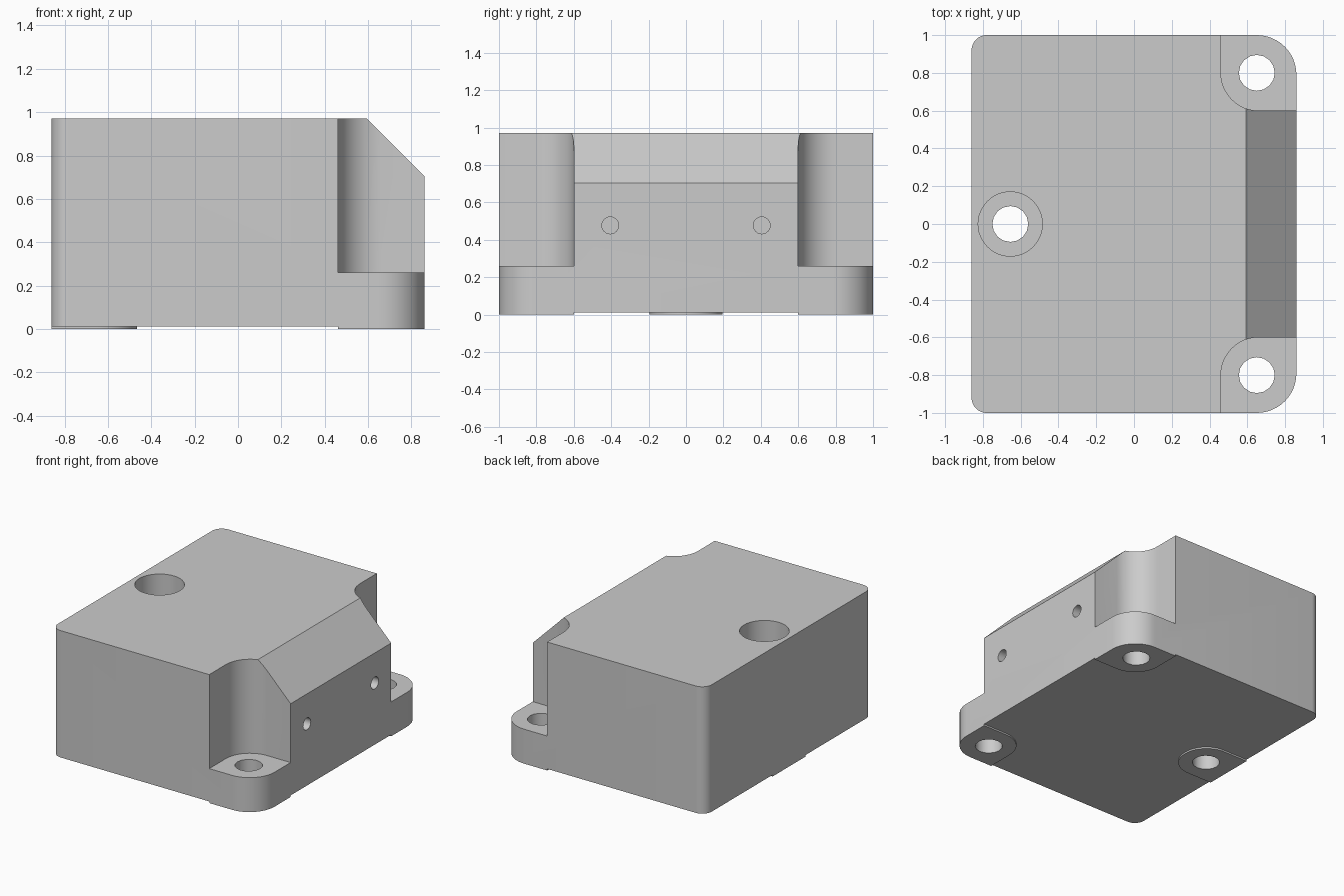
import bpy, bmesh, math
from mathutils import Matrix

cube = bpy.data.objects.get("Cube")
if cube:
    bpy.data.objects.remove(cube, do_unlink=True)

grey = bpy.data.materials.new("plain grey")
grey.use_nodes = True
colour = (0.6, 0.6, 0.6, 1)
grey.diffuse_color = colour
grey.node_tree.nodes["Principled BSDF"].inputs["Base Color"].default_value = colour

HALF_X, TOP, FLOOR, EAR_TOP = 0.86, 0.97, 0.012, 0.26
SCREWS = [(-0.655, 0), (0.65, -0.8), (0.65, 0.8)]


def finish(name, bm):
    bmesh.ops.recalc_face_normals(bm, faces=bm.faces)
    mesh = bpy.data.meshes.new(name)
    bm.to_mesh(mesh)
    bm.free()
    mesh.materials.append(grey)
    obj = bpy.data.objects.new(name, mesh)
    bpy.context.collection.objects.link(obj)
    return obj


def outline(corners, segments=12):
    """Rounded polygon from axis-aligned (x, y, radius) corners."""
    pts = []
    n = len(corners)
    for i, (x, y, r) in enumerate(corners):
        if r == 0:
            pts.append((x, y))
            continue
        ax, ay = corners[i - 1][:2]
        bx, by = corners[(i + 1) % n][:2]
        la, lb = math.hypot(ax - x, ay - y), math.hypot(bx - x, by - y)
        ua, ub = ((ax - x) / la, (ay - y) / la), ((bx - x) / lb, (by - y) / lb)
        for k in range(segments + 1):
            t = k / segments * math.pi / 2
            s, c = r * (1 - math.sin(t)), r * (1 - math.cos(t))
            pts.append((x + ua[0] * s + ub[0] * c, y + ua[1] * s + ub[1] * c))
    return pts


def prism(name, pts, z0, z1):
    bm = bmesh.new()
    face = bm.faces.new([bm.verts.new((x, y, z0)) for x, y in pts])
    ext = bmesh.ops.extrude_face_region(bm, geom=[face])
    verts = [g for g in ext["geom"] if isinstance(g, bmesh.types.BMVert)]
    bmesh.ops.translate(bm, verts=verts, vec=(0, 0, z1 - z0))
    return finish(name, bm)


def circle(x, y, r, n):
    return [(x + r * math.cos(2 * math.pi * k / n),
             y + r * math.sin(2 * math.pi * k / n)) for k in range(n)]


def cut(target, cutters):
    for c in cutters:
        mod = target.modifiers.new("cut", "BOOLEAN")
        mod.operation, mod.solver, mod.object = "DIFFERENCE", "EXACT", c
        bpy.context.view_layer.objects.active = target
        bpy.ops.object.modifier_apply(modifier=mod.name)


# Screw holes pass through the body and the pads
hole_cutters = [prism("screw_hole_cutter", circle(x, y, 0.095, 16), -0.1, 1.1)
                for x, y in SCREWS]
cutters = list(hole_cutters)

# Counterbore down to the ear height
cutters.append(prism("counterbore_cutter", circle(*SCREWS[0], 0.17, 48), EAR_TOP, 1.1))

for side in (-1, 1):
    # Corner recess above each ear
    cutters.append(prism("recess_cutter", outline(
        [(0.46, 0.6 * side, 0.2), (1, 0.6 * side, 0),
         (1, 1.2 * side, 0), (0.46, 1.2 * side, 0)]), EAR_TOP, 1.1))
    # Small blind hole in the right face
    pin = prism("pin_hole_cutter", circle(0, 0, 0.045, 24), 0.6, 1)
    pin.data.transform(Matrix.Translation((0, 0.405 * side, 0.477))
                       @ Matrix.Rotation(math.pi / 2, 4, "Y"))
    cutters.append(pin)

# Sloped top edge on the right
slope = prism("slope_cutter", [(0.594, TOP), (0.494, 1.07), (1.06, 1.07), (1.06, 0.504)],
              -1.2, 1.2)
slope.data.transform(Matrix.Rotation(math.pi / 2, 4, "X"))
cutters.append(slope)

# Housing block
body = prism("housing_body", outline(
    [(-HALF_X, -1, 0.08), (HALF_X, -1, 0.21), (HALF_X, 1, 0.21), (-HALF_X, 1, 0.08)]),
    FLOOR, TOP)
cut(body, cutters)
parts = [body]

# Thin mounting pads under the screws
left_pad = prism("left_pad", outline(
    [(-HALF_X, -0.195, 0), (-0.465, -0.195, 0.19),
     (-0.465, 0.195, 0.19), (-HALF_X, 0.195, 0)]), 0, FLOOR)
cut(left_pad, hole_cutters[:1])
parts.append(left_pad)
for side, name, hole in ((-1, "front_pad", 1), (1, "back_pad", 2)):
    pad = prism(name, outline(
        [(0.46, 0.6 * side, 0.2), (HALF_X, 0.6 * side, 0),
         (HALF_X, side, 0.21), (0.46, side, 0)]), 0, FLOOR)
    cut(pad, [hole_cutters[hole]])
    parts.append(pad)

for c in cutters:
    bpy.data.objects.remove(c, do_unlink=True)

bpy.ops.object.select_all(action="DESELECT")
for p in parts:
    p.select_set(True)
bpy.context.view_layer.objects.active = body
bpy.ops.object.shade_smooth_by_angle(angle=math.radians(30))
